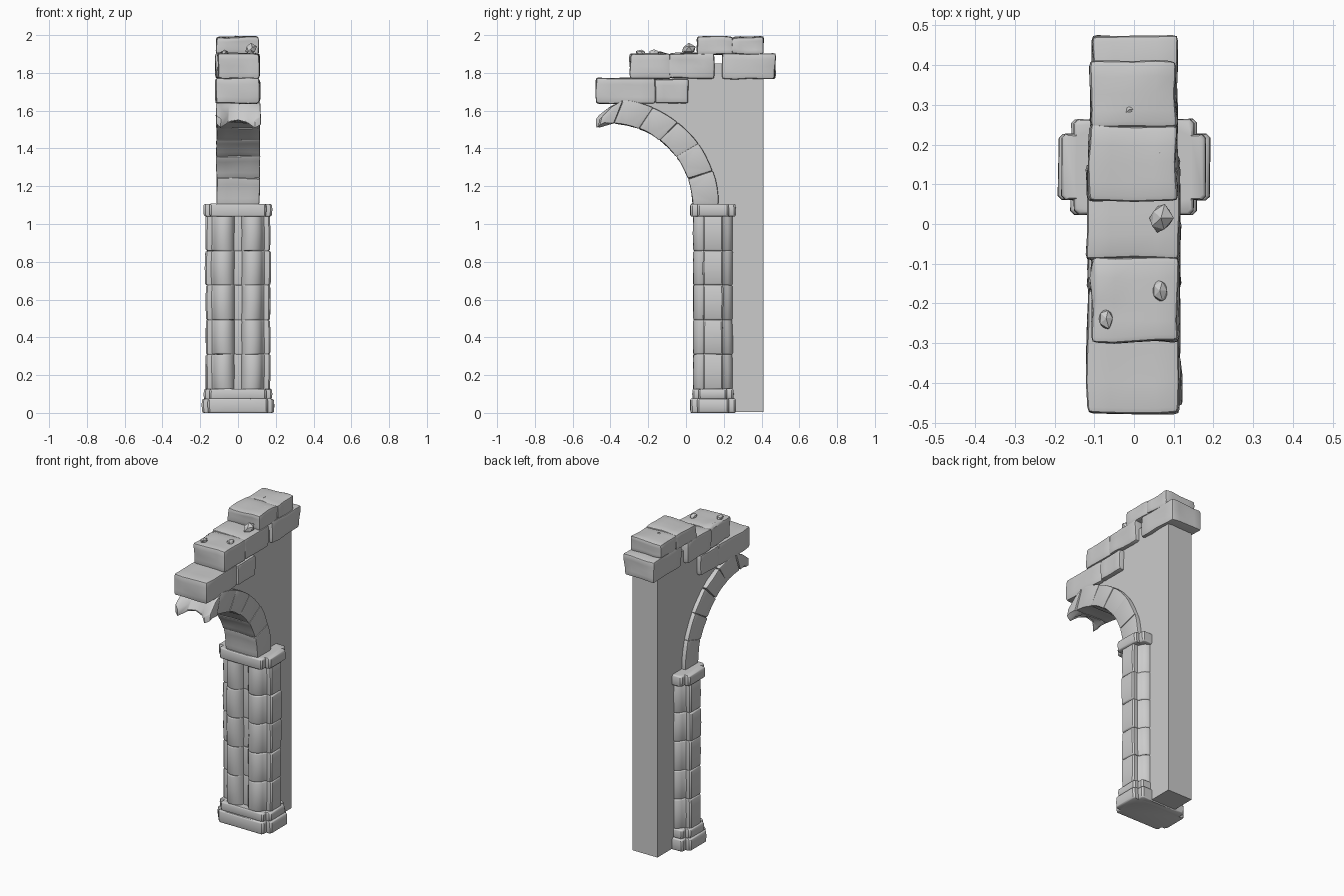
import bpy, bmesh, math, random
from mathutils import Vector, noise

random.seed(4)
if "Cube" in bpy.data.objects:
    bpy.data.objects.remove(bpy.data.objects["Cube"])

stone = bpy.data.materials.new("grey_stone")
stone.use_nodes = True
GREY = (0.6, 0.6, 0.6, 1)
stone.diffuse_color = GREY
stone.node_tree.nodes["Principled BSDF"].inputs["Base Color"].default_value = GREY


def finish(name, bm, bevel=0.0, wobble=0.0, smooth=True):
    """Weather the mesh, round its sharp edges and add it to the scene."""
    bmesh.ops.recalc_face_normals(bm, faces=bm.faces)
    shift = Vector((random.random(), random.random(), random.random())) * 9
    for v in bm.verts:
        v.co += noise.noise_vector(v.co * 9 + shift) * wobble
    if bevel:
        sharp = [e for e in bm.edges if e.calc_face_angle(0) > 0.6]
        bmesh.ops.bevel(bm, geom=sharp, offset=bevel, segments=2, profile=0.6,
                        affect='EDGES', clamp_overlap=True)
    mesh = bpy.data.meshes.new(name)
    bm.to_mesh(mesh)
    bm.free()
    mesh.materials.append(stone)
    obj = bpy.data.objects.new(name, mesh)
    bpy.context.collection.objects.link(obj)
    if smooth:
        bpy.ops.object.select_all(action='DESELECT')
        obj.select_set(True)
        bpy.context.view_layer.objects.active = obj
        bpy.ops.object.shade_smooth_by_angle(angle=math.radians(35))
    return obj


def loft(sections):
    """Join rings of equal length into a capped solid."""
    bm = bmesh.new()
    rings = [[bm.verts.new(p) for p in s] for s in sections]
    n = len(rings[0])
    for a, b in zip(rings, rings[1:]):
        for i in range(n):
            j = (i + 1) % n
            bm.faces.new((a[i], a[j], b[j], b[i]))
    bm.faces.new(rings[0])
    bm.faces.new(rings[-1])
    return bm


def block(name, y0, y1, z0, z1, x0=-0.113, x1=0.113):
    """Rounded, weathered ashlar block."""
    bm = bmesh.new()
    bmesh.ops.create_cube(bm, size=1)
    for v in bm.verts:
        v.co = ((x0 + x1) / 2 + v.co.x * (x1 - x0),
                (y0 + y1) / 2 + v.co.y * (y1 - y0),
                (z0 + z1) / 2 + v.co.z * (z1 - z0))
    bmesh.ops.subdivide_edges(bm, edges=bm.edges, cuts=3, use_grid_fill=True)
    return finish(name, bm, 0.014, 0.008)


# Pier outlines: a quarter is drawn, then mirrored in both directions
MID = 0.143


def full_outline(quarter):
    """Quarter runs from the front centre to the side; offsets from the pier axis."""
    half = quarter + [(x, -y) for x, y in reversed(quarter)]
    return half + [(-x, y) for x, y in reversed(half)]


lobe = [(0.075 + 0.056 * math.cos(a), -0.05 + 0.055 * math.sin(a))
        for a in [math.radians(190 + 20 * i) for i in range(9)]]
shaft = full_outline([(0.008, -0.06)] + lobe + [(0.138, -0.053), (0.162, -0.053), (0.17, -0.045)])
plinth = full_outline([(0.07, -0.12), (0.148, -0.12), (0.158, -0.11), (0.158, -0.083), (0.18, -0.083),
                       (0.19, -0.073)])


def course(name, outline, z0, z1, sx=1.0, sy=1.0, soft=0.008):
    """One pier course with softened top and bottom rims."""
    levels = [(z0, 0.955), (z0 + soft * 0.4, 0.985), (z0 + soft, 1), ((z0 + z1) / 2, 1.008),
              (z1 - soft, 1), (z1 - soft * 0.4, 0.985), (z1, 0.955)]
    bm = loft([[(x * sx * k, MID + y * sy * k, z) for x, y in outline] for z, k in levels])
    return finish(name, bm, wobble=0.003)


course("plinth_lower", plinth, 0.0, 0.075)
course("plinth_upper", plinth, 0.072, 0.127, 0.945, 0.9)
joints = [0.123, 0.31, 0.492, 0.677, 0.858, 1.045]
for i, (a, b) in enumerate(zip(joints, joints[1:])):
    course(f"pier_drum_{i + 1}", shaft, a, b, 1.02 if i == 3 else 1.0)
course("capital", plinth, 1.04, 1.106, 0.95, 1.0)


# Arch ring in the y-z plane
def inner(a):
    return -0.42 + 0.455 * math.cos(a), 1.10 + 0.435 * math.sin(a)


def outer(a):
    return -0.38 + 0.55 * math.cos(a), 1.10 + 0.557 * math.sin(a)


XS = [-0.114, -0.06, 0, 0.06, 0.116]
cuts = [math.radians(d) for d in (0, 19, 36, 52, 68, 85)]
for i, (a, b) in enumerate(zip(cuts, cuts[1:])):
    steps = [a + (b - a) * t / 4 for t in range(5)]
    ring = [inner(s) for s in steps] + [outer(s) for s in reversed(steps)]
    bm = loft([[(x, y, z) for y, z in ring] for x in XS])
    finish(f"arch_stone_{i + 1}", bm, 0.009, 0.006)

# Snapped end of the arch, with a ragged face
iy, iz = inner(cuts[-1])
oy, oz = outer(cuts[-1])
rag = [(-0.116, 0.0, 0.0), (-0.09, -0.01, -0.02), (-0.05, 0.035, 0.005), (0, 0.05, 0.015),
       (0.05, 0.03, 0.0), (0.085, 0.0, -0.025), (0.118, 0.01, -0.005)]
tip = []
for x, dy, dz in rag:
    tip.append([(x, iy, iz), (x, -0.43, 1.54 + dz), (x, -0.465 + dy, 1.53 + dz),
                (x, -0.46 + dy * 1.6, 1.575 + dz), (x, -0.40 + dy, 1.625 + dz * 0.5), (x, oy, oz)])
finish("arch_broken_end", loft(tip), 0.004, 0.006)

# Plain wall core following the back of the arch
curve = [outer(math.radians(d)) for d in range(85, -1, -5)]
core = [(0.41, 0.005), (0.41, 1.85), (-0.06, 1.85), (-0.06, 1.72), (-0.33, 1.72)]
core += [(y - 0.012, z - 0.012) for y, z in curve] + [(0.15, 1.08), (0.15, 0.005)]
finish("wall_core", loft([[(x, y, z) for y, z in core] for x in (-0.087, 0.087)]), smooth=False)

# Stepped coping stones
block("coping_low_front", -0.477, -0.163, 1.638, 1.773, -0.118, 0.112)
block("coping_low_back", -0.166, 0.012, 1.64, 1.768, -0.116, 0.116)
block("coping_mid_front", -0.298, -0.083, 1.77, 1.902, -0.106, 0.112)
block("coping_mid_centre", -0.088, 0.149, 1.77, 1.905, -0.118, 0.114)
block("coping_mid_back", 0.19, 0.472, 1.768, 1.902, -0.106, 0.108)
block("coping_top_front", 0.058, 0.25, 1.898, 1.99, -0.114, 0.108)
block("coping_top_back", 0.247, 0.41, 1.9, 1.99, -0.11, 0.107)

# Loose rubble: x, y, z, radius
rubble = [(0.068, 0.015, 1.925, 0.04), (0.065, -0.168, 1.905, 0.028), (-0.07, -0.237, 1.905, 0.028),
          (0.065, 0.18, 1.988, 0.013), (-0.012, 0.288, 1.988, 0.012)]
for i, (x, y, z, r) in enumerate(rubble):
    bm = bmesh.new()
    bmesh.ops.create_icosphere(bm, subdivisions=1, radius=r)
    for v in bm.verts:
        v.co *= random.uniform(0.75, 1.1)
        v.co = Vector((x + v.co.x * 0.85, y + v.co.y * 1.05, z + v.co.z * 0.8))
    finish(f"rubble_{i + 1}", bm, smooth=False)
